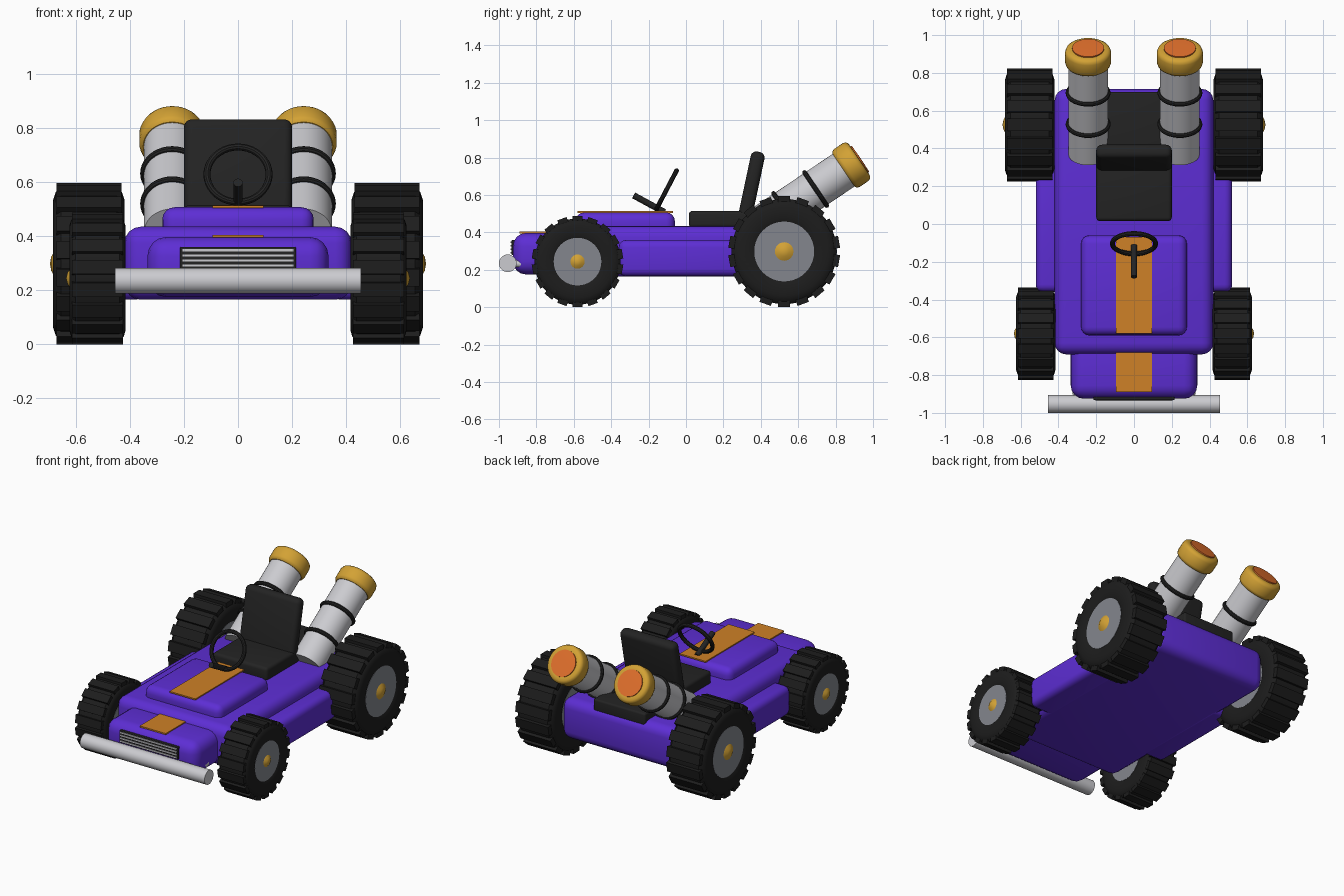
import bpy, bmesh, math
from mathutils import Vector, Matrix

if "Cube" in bpy.data.objects:
    bpy.data.objects.remove(bpy.data.objects["Cube"])


def mat(name, r, g, b):
    m = bpy.data.materials.new(name)
    m.diffuse_color = (r, g, b, 1)
    m.use_nodes = True
    m.node_tree.nodes["Principled BSDF"].inputs["Base Color"].default_value = m.diffuse_color
    return m


PURPLE = mat("purple paint", 0.11, 0.027, 0.66)
BLACK = mat("black trim", 0.017, 0.017, 0.017)
RUBBER = mat("tyre rubber", 0.012, 0.012, 0.012)
ORANGE = mat("stripe orange", 0.62, 0.22, 0.02)
GOLD = mat("gold", 0.65, 0.36, 0.035)
GLOW = mat("exhaust glow", 0.75, 0.16, 0.025)
SILVER = mat("silver", 0.60, 0.60, 0.63)
STEEL = mat("rim grey", 0.23, 0.24, 0.27)


def finish(bm, name, material, smooth=True):
    bmesh.ops.recalc_face_normals(bm, faces=bm.faces)
    me = bpy.data.meshes.new(name)
    bm.to_mesh(me)
    bm.free()
    ob = bpy.data.objects.new(name, me)
    bpy.context.collection.objects.link(ob)
    me.materials.append(material)
    if smooth:
        bpy.ops.object.select_all(action='DESELECT')
        ob.select_set(True)
        bpy.context.view_layer.objects.active = ob
        bpy.ops.object.shade_smooth_by_angle(angle=math.radians(35))
    return ob


def box(name, lo, hi, material, bevel=0.0, tilt=0.0):
    """Rounded box between two corners, optionally tilted about x."""
    lo, hi = Vector(lo), Vector(hi)
    bm = bmesh.new()
    bmesh.ops.create_cube(bm, size=1)
    bmesh.ops.scale(bm, vec=hi - lo, verts=bm.verts)
    if bevel:
        bmesh.ops.bevel(bm, geom=bm.edges[:], offset=bevel, segments=4,
                        profile=0.5, affect='EDGES')
    bmesh.ops.transform(bm, verts=bm.verts, matrix=Matrix.Translation((lo + hi) / 2)
                        @ Matrix.Rotation(tilt, 4, 'X'))
    return finish(bm, name, material, bevel > 0)


def lathe(name, profile, origin, axis, material, steps=40, closed=False):
    """Revolve (distance along axis, radius) points around an axis."""
    bm = bmesh.new()
    pts = [bm.verts.new((r, 0, t)) for t, r in profile]
    edges = [bm.edges.new(p) for p in zip(pts, pts[1:])]
    if closed:
        edges.append(bm.edges.new((pts[-1], pts[0])))
    bmesh.ops.spin(bm, geom=pts + edges, cent=(0, 0, 0), axis=(0, 0, 1),
                   angle=2 * math.pi, steps=steps)
    bmesh.ops.remove_doubles(bm, verts=bm.verts, dist=1e-5)
    rot = Vector((0, 0, 1)).rotation_difference(Vector(axis)).to_matrix().to_4x4()
    bmesh.ops.transform(bm, verts=bm.verts, matrix=Matrix.Translation(origin) @ rot)
    return finish(bm, name, material)


def rod(name, a, b, r1, r2, material, steps=24):
    a, b = Vector(a), Vector(b)
    n = (b - a).length
    return lathe(name, [(0, 0), (0, r1), (n, r2), (n, 0)], a, b - a, material, steps)


def torus(name, origin, axis, R, r, material):
    ring = [(r * math.sin(k * math.pi / 5), R + r * math.cos(k * math.pi / 5))
            for k in range(10)]
    return lathe(name, ring, origin, axis, material, 40, True)


# bodywork
box("main_body", (-0.42, -0.69, 0.165), (0.42, 0.715, 0.435), PURPLE, 0.06)
box("nose", (-0.335, -0.925, 0.175), (0.335, -0.55, 0.397), PURPLE, 0.07)
box("hood", (-0.28, -0.59, 0.38), (0.28, -0.06, 0.507), PURPLE, 0.045)
box("hood_stripe", (-0.095, -0.58, 0.505), (0.095, -0.07, 0.514), ORANGE)
box("nose_stripe", (-0.095, -0.89, 0.395), (0.095, -0.66, 0.404), ORANGE)
for s, side in ((-1, "left"), (1, "right")):
    x = sorted((s * 0.34, s * 0.52))
    box("side_pod_" + side, (x[0], -0.36, 0.165), (x[1], 0.33, 0.36), PURPLE, 0.04)

# grille and bumper
box("grille", (-0.215, -0.932, 0.278), (0.215, -0.90, 0.36), BLACK, 0.005)
for k in range(4):
    z = 0.291 + k * 0.019
    box("grille_slat", (-0.205, -0.937, z - 0.004), (0.205, -0.93, z + 0.004), SILVER)
rod("bumper", (-0.455, -0.953, 0.235), (0.455, -0.953, 0.235), 0.047, 0.047, SILVER, 32)
for s in (-1, 1):
    rod("bumper_bracket", (s * 0.305, -0.95, 0.235), (s * 0.305, -0.78, 0.23),
        0.015, 0.03, SILVER)

# seat and engine cover
box("seat", (-0.2, 0.015, 0.425), (0.2, 0.36, 0.515), BLACK, 0.02)
box("seat_back", (-0.2, 0.311, 0.445), (0.2, 0.386, 0.835), BLACK, 0.03,
    math.radians(-12))
box("engine_cover", (-0.19, 0.36, 0.40), (0.19, 0.70, 0.485), BLACK, 0.012)

# steering
torus("steering_wheel", (0, -0.104, 0.628), (0, -0.105, 0.055), 0.115, 0.013, BLACK)
rod("steering_column", (0, -0.28, 0.598), (0, -0.115, 0.508), 0.017, 0.017, BLACK)


def wheel(tag, s, y, x, r, half, rim, hub, blocks):
    c = Vector((s * x, y, r))
    core = r * 0.945
    # tyre with rounded shoulders
    prof = [(-half * 0.93, rim), (-half, rim * 1.15), (-half, core * 0.84),
            (-half * 0.93, core * 0.94), (-half * 0.78, core)]
    prof += [(-t, q) for t, q in reversed(prof)]
    lathe(tag + "_tyre", prof, c, (1, 0, 0), RUBBER, 48, True)
    h = half * 0.95
    lathe(tag + "_rim", [(-h, 0), (-h, rim * 1.02), (h, rim * 1.02), (h, 0)],
          c, (1, 0, 0), STEEL, 40)
    # domed hub caps on both faces
    e = half + 0.012
    lathe(tag + "_hub", [(-e, 0), (-e + 0.005, hub * 0.5), (-e + 0.02, hub),
                         (e - 0.02, hub), (e - 0.005, hub * 0.5), (e, 0)],
          c, (1, 0, 0), GOLD, 24)
    # tread blocks
    bm = bmesh.new()
    depth = r * 0.14
    wide = 2 * math.pi * r / blocks * 0.62
    for k in range(blocks):
        m = (Matrix.Translation(c) @ Matrix.Rotation(2 * math.pi * k / blocks, 4, 'X')
             @ Matrix.Translation((0, 0, r - depth / 2))
             @ Matrix.Diagonal((half * 1.82, wide, depth, 1)))
        bmesh.ops.create_cube(bm, size=1, matrix=m)
    finish(bm, tag + "_tread", RUBBER, False)


for s, side in ((-1, "left"), (1, "right")):
    wheel("front_wheel_" + side, s, -0.58, 0.52, 0.244, 0.104, 0.125, 0.042, 18)
    wheel("rear_wheel_" + side, s, 0.525, 0.552, 0.298, 0.132, 0.157, 0.052, 18)

# exhaust pipes
A = Vector((0, math.cos(math.radians(34)), math.sin(math.radians(34))))
for s, side in ((-1, "left"), (1, "right")):
    base = Vector((s * 0.243, 0.37, 0.414))
    rod("exhaust_pipe_" + side, base, base + A * 0.62, 0.105, 0.105, SILVER, 40)
    for d in (0.19, 0.39):
        torus("exhaust_ring_" + side, base + A * d, A, 0.106, 0.013, BLACK)
    cap = [(0.57, 0), (0.57, 0.108), (0.577, 0.117), (0.59, 0.122), (0.648, 0.122),
           (0.662, 0.117), (0.67, 0.106), (0.672, 0.09), (0.672, 0)]
    lathe("exhaust_cap_" + side, cap, base, A, GOLD)
    lathe("exhaust_glow_" + side, [(0.665, 0), (0.665, 0.084), (0.679, 0.084), (0.681, 0)],
          base, A, GLOW)
